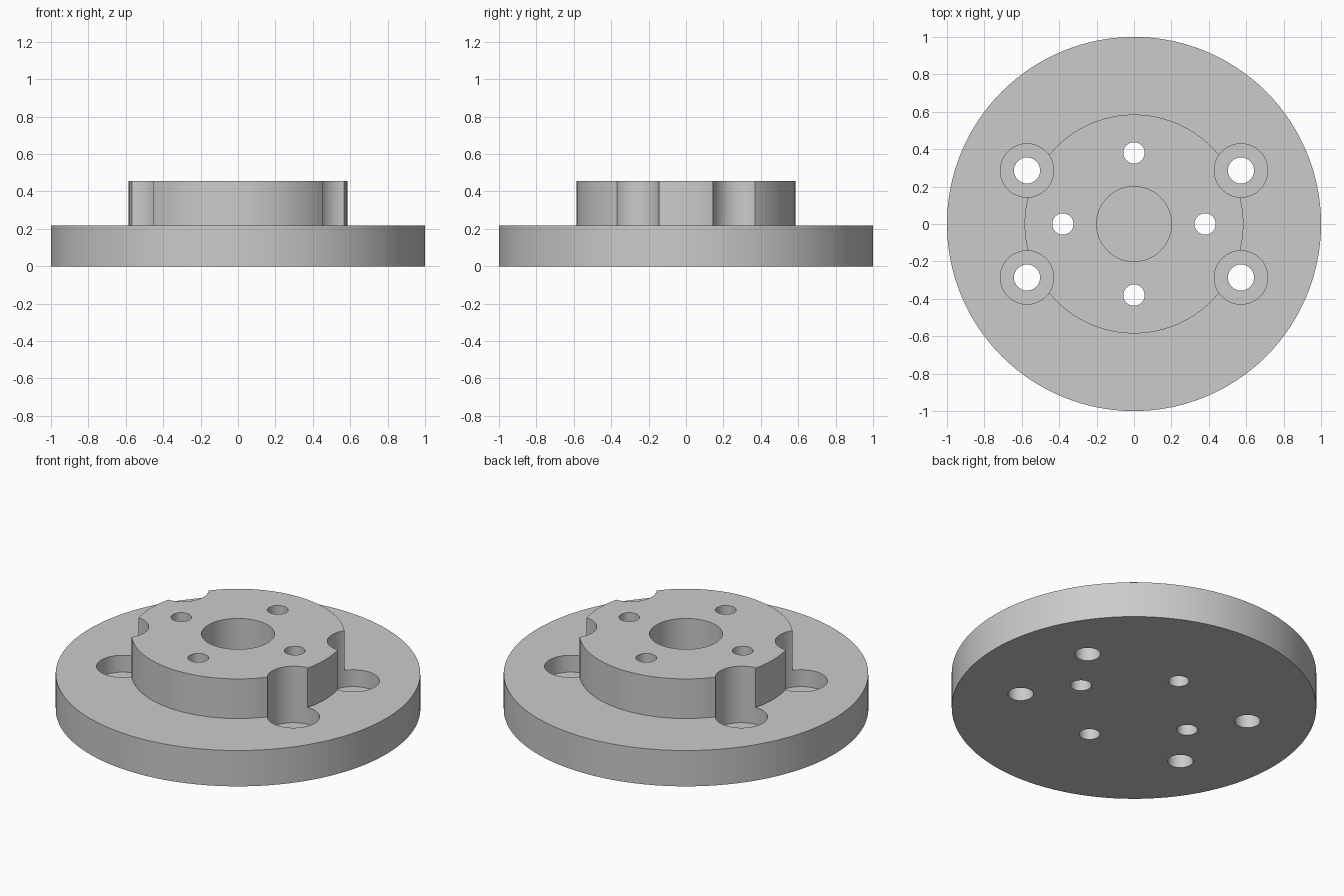
import bpy, bmesh, math

cube = bpy.data.objects.get("Cube")
if cube:
    bpy.data.objects.remove(cube)

PLATE_R, PLATE_TOP = 1.0, 0.217
BOSS_R, BOSS_TOP = 0.585, 0.457
BORE_R, BORE_FLOOR = 0.2, 0.217
POCKET_R, POCKET_FLOOR = 0.143, 0.115
BOLT_X, BOLT_Y, BOLT_R = 0.572, 0.286, 0.07
PIN_RING, PIN_R = 0.38, 0.057

metal = bpy.data.materials.new("grey metal")
metal.use_nodes = True
color = (0.6, 0.6, 0.6, 1)
metal.diffuse_color = color
metal.node_tree.nodes["Principled BSDF"].inputs["Base Color"].default_value = color


def lathe(name, profile, steps, x=0, y=0):
    """Revolve (radius, height) points around a vertical axis."""
    bm = bmesh.new()
    verts = [bm.verts.new((r, 0, z)) for r, z in profile]
    edges = [bm.edges.new(pair) for pair in zip(verts, verts[1:])]
    bmesh.ops.spin(bm, geom=verts + edges, cent=(0, 0, 0), axis=(0, 0, 1),
                   angle=math.tau, steps=steps, use_duplicate=False)
    bmesh.ops.remove_doubles(bm, verts=bm.verts, dist=0.0001)
    bmesh.ops.recalc_face_normals(bm, faces=bm.faces)
    mesh = bpy.data.meshes.new(name)
    bm.to_mesh(mesh)
    bm.free()
    mesh.materials.append(metal)
    obj = bpy.data.objects.new(name, mesh)
    obj.location = (x, y, 0)
    bpy.context.collection.objects.link(obj)
    return obj


def cut(target, cutter):
    cutter.hide_render = True
    bpy.context.view_layer.objects.active = target
    mod = target.modifiers.new("cut", "BOOLEAN")
    mod.operation = "DIFFERENCE"
    mod.solver = "EXACT"
    mod.object = cutter
    bpy.ops.object.modifier_apply(modifier=mod.name)
    bpy.data.objects.remove(cutter)


# Round plate with raised boss and blind centre bore
flange = lathe("flange", [
    (0, 0), (PLATE_R, 0), (PLATE_R, PLATE_TOP), (BOSS_R, PLATE_TOP),
    (BOSS_R, BOSS_TOP), (BORE_R, BOSS_TOP), (BORE_R, BORE_FLOOR),
    (0, BORE_FLOOR)], 128)

# Counterbored bolt holes that also bite into the boss
for sx in (-1, 1):
    for sy in (-1, 1):
        cut(flange, lathe("bolt_cutter", [
            (0, -0.1), (BOLT_R, -0.1), (BOLT_R, POCKET_FLOOR),
            (POCKET_R, POCKET_FLOOR), (POCKET_R, 0.6), (0, 0.6)],
            64, sx * BOLT_X, sy * BOLT_Y))

# Small through holes around the bore
for i in range(4):
    a = i * math.pi / 2
    cut(flange, lathe("pin_cutter", [
        (0, -0.1), (PIN_R, -0.1), (PIN_R, 0.6), (0, 0.6)],
        48, PIN_RING * math.cos(a), PIN_RING * math.sin(a)))

# Smooth walls with crisp rims
bpy.ops.object.select_all(action="DESELECT")
flange.select_set(True)
bpy.context.view_layer.objects.active = flange
bpy.ops.object.shade_smooth_by_angle(angle=math.radians(30))
